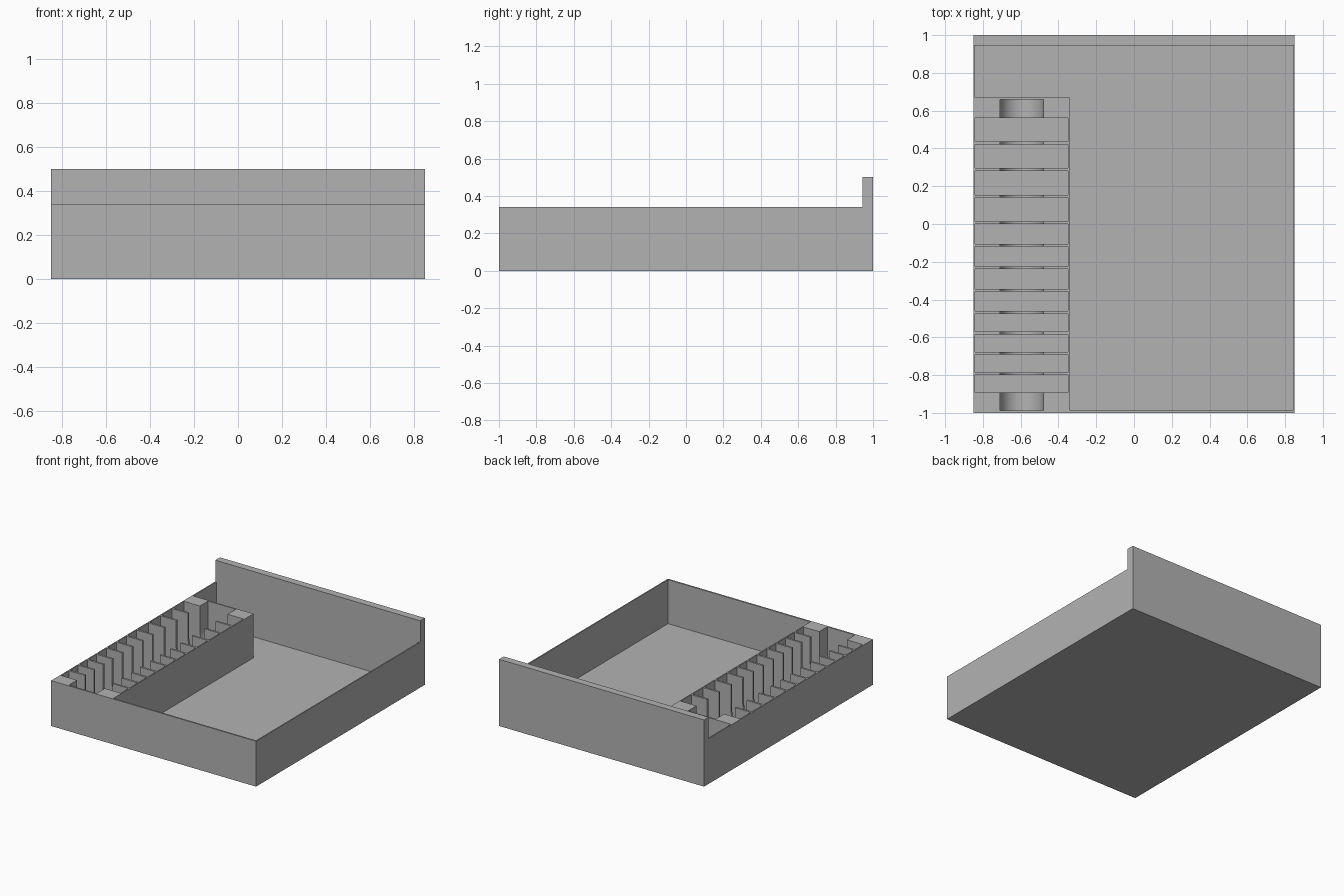
import bpy
import bmesh
import math
from mathutils import Vector

cube = bpy.data.objects.get("Cube")
if cube:
    bpy.data.objects.remove(cube, do_unlink=True)

grey = bpy.data.materials.new("matte grey")
grey.use_nodes = True
colour = (0.45, 0.45, 0.45, 1)
grey.diffuse_color = colour
grey.node_tree.nodes["Principled BSDF"].inputs["Base Color"].default_value = colour


def prism(name, outline, sweep):
    """Solid made by sweeping a flat outline along a vector."""
    bm = bmesh.new()
    face = bm.faces.new([bm.verts.new(p) for p in outline])
    moved = bmesh.ops.extrude_face_region(bm, geom=[face])["geom"]
    verts = [g for g in moved if isinstance(g, bmesh.types.BMVert)]
    bmesh.ops.translate(bm, verts=verts, vec=Vector(sweep))
    bmesh.ops.recalc_face_normals(bm, faces=bm.faces)
    mesh = bpy.data.meshes.new(name)
    bm.to_mesh(mesh)
    bm.free()
    mesh.materials.append(grey)
    obj = bpy.data.objects.new(name, mesh)
    bpy.context.collection.objects.link(obj)
    return obj


def box(name, x0, x1, y0, y1, z0, z1):
    corners = [(x0, y0, z0), (x1, y0, z0), (x1, y1, z0), (x0, y1, z0)]
    return prism(name, corners, (0, 0, z1 - z0))


HALF_W, RIM, BACK = 0.85, 0.34, 0.5
INNER, FLOOR, CLEAR = 0.841, 0.01, 0.6
BACK_Y, FRONT_Y = 0.945, -0.988
RACK_X, RACK_Y = -0.34, 0.67

# Tray body with a raised back wall, swept across the width
side = [(-1, 0), (1, 0), (1, BACK), (BACK_Y, BACK), (BACK_Y, RIM), (-1, RIM)]
tray = prism("tray", [(-HALF_W, y, z) for y, z in side], (2 * HALF_W, 0, 0))

# L-shaped main compartment around the slot rack
plan = [(RACK_X, FRONT_Y), (INNER, FRONT_Y), (INNER, BACK_Y),
        (-INNER, BACK_Y), (-INNER, RACK_Y), (RACK_X, RACK_Y)]
cutters = [prism("compartment_cutter", [(x, y, FLOOR) for x, y in plan],
                 (0, 0, CLEAR))]

# Row of coin slots: three groups of four, narrowing towards the front
y = 0.562
for width in (0.126, 0.104, 0.093):
    for i in range(4):
        cutters.append(box("slot_cutter", -INNER, -0.349, y - width, y,
                           FLOOR, CLEAR))
        y -= width + 0.0148

# Round-bottomed finger groove through all the dividers
cx, cz, r, steps = -0.595, 0.15, 0.115, 32
groove = [(cx - r, FRONT_Y, CLEAR)]
for i in range(steps + 1):
    a = math.pi + math.pi * i / steps
    groove.append((cx + r * math.cos(a), FRONT_Y, cz + r * math.sin(a)))
groove.append((cx + r, FRONT_Y, CLEAR))
cutters.append(prism("groove_cutter", groove, (0, 0.66 - FRONT_Y, 0)))

# Carve the tray, bake the result and drop the cutters
for cutter in cutters:
    cutter.hide_render = True
    mod = tray.modifiers.new("carve", "BOOLEAN")
    mod.operation = "DIFFERENCE"
    mod.solver = "EXACT"
    mod.object = cutter
bpy.context.view_layer.update()
graph = bpy.context.evaluated_depsgraph_get()
carved = bpy.data.meshes.new_from_object(tray.evaluated_get(graph))
tray.modifiers.clear()
tray.data = carved
for cutter in cutters:
    bpy.data.objects.remove(cutter, do_unlink=True)

# Smooth the groove and keep the corners crisp
bpy.ops.object.select_all(action="DESELECT")
tray.select_set(True)
bpy.context.view_layer.objects.active = tray
bpy.ops.object.shade_smooth_by_angle(angle=math.radians(30))
